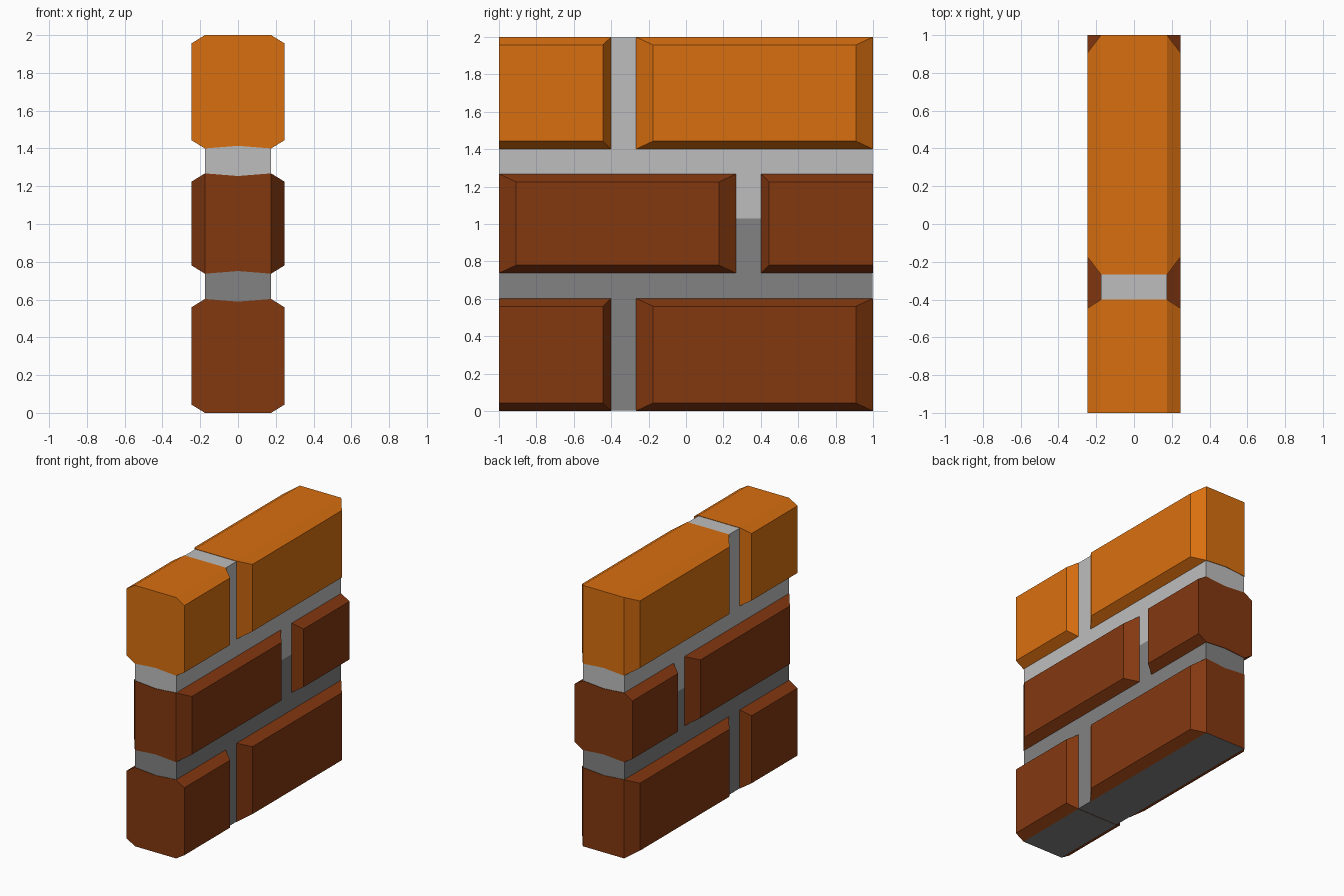
import bpy, bmesh

if "Cube" in bpy.data.objects:
    bpy.data.objects.remove(bpy.data.objects["Cube"])


def material(name, rgb):
    m = bpy.data.materials.new(name)
    m.diffuse_color = (*rgb, 1)
    m.use_nodes = True
    m.node_tree.nodes["Principled BSDF"].inputs["Base Color"].default_value = m.diffuse_color
    return m


ORANGE = material("orange brick", (0.694, 0.159, 0.005))
BROWN = material("brown brick", (0.231, 0.040, 0.005))
LIGHT = material("light mortar", (0.515, 0.515, 0.515))
DARK = material("dark mortar", (0.223, 0.223, 0.223))

CORE, FACE = 0.175, 0.245   # half thickness of mortar / of brick faces
BEVEL_Z = 0.043


def loft(name, sections, mats):
    """Rectangles (x, y0, y1, z0, z1) joined across the wall's thickness."""
    bm = bmesh.new()
    rings = [[bm.verts.new((x, y, z)) for y, z in ((a, c), (b, c), (b, d), (a, d))]
             for x, a, b, c, d in sections]
    for r, s in zip(rings, rings[1:]):
        for i in range(4):
            j = (i + 1) % 4
            bm.faces.new((r[i], r[j], s[j], s[i]))
    bm.faces.new(rings[0])
    bm.faces.new(rings[-1])
    bmesh.ops.recalc_face_normals(bm, faces=bm.faces)
    # the underside standing on the ground is mortar coloured
    if len(mats) > 1:
        for f in bm.faces:
            if max(v.co.z for v in f.verts) < 0.001:
                f.material_index = 1
    me = bpy.data.meshes.new(name)
    bm.to_mesh(me)
    bm.free()
    for m in mats:
        me.materials.append(m)
    ob = bpy.data.objects.new(name, me)
    bpy.context.collection.objects.link(ob)


def brick(name, y0, y1, z0, z1, b0, b1, mats):
    """Brick with bevels b0 / b1 at its two ends and a slightly hollow bed."""
    outer = (y0 + b0, y1 - b1, z0 + BEVEL_Z, z1 - BEVEL_Z)
    full = (y0, y1, z0, z1)
    hollow = (y0, y1, z0 + (0.014 if z0 > 0 else 0), z1 - (0.014 if z1 < 2 else 0))
    loft(name, [(-FACE, *outer), (-CORE, *full), (0, *hollow),
                (CORE, *full), (FACE, *outer)], mats)


# Three courses: a long and a short brick each, the middle course reversed
courses = [("bottom", 0.0, 0.603, 1, [BROWN, DARK]),
           ("middle", 0.737, 1.268, -1, [BROWN]),
           ("top", 1.40, 2.0, 1, [ORANGE])]
for label, z0, z1, side, mats in courses:
    for kind, span, bevels in (("long", (-0.268, 1.0), (0.092, 0.092)),
                               ("short", (-1.0, -0.40), (0.0, 0.045))):
        (a, b), (p, q) = span, bevels
        if side < 0:
            a, b, p, q = -b, -a, q, p
        brick(f"{label}_{kind}_brick", a, b, z0, z1, p, q, mats)

# Mortar core in two tones
for name, z0, z1, mat in (("lower_mortar", 0.002, 1.03, DARK),
                          ("upper_mortar", 1.03, 1.997, LIGHT)):
    loft(name, [(-CORE, -0.996, 0.996, z0, z1), (CORE, -0.996, 0.996, z0, z1)], [mat])
